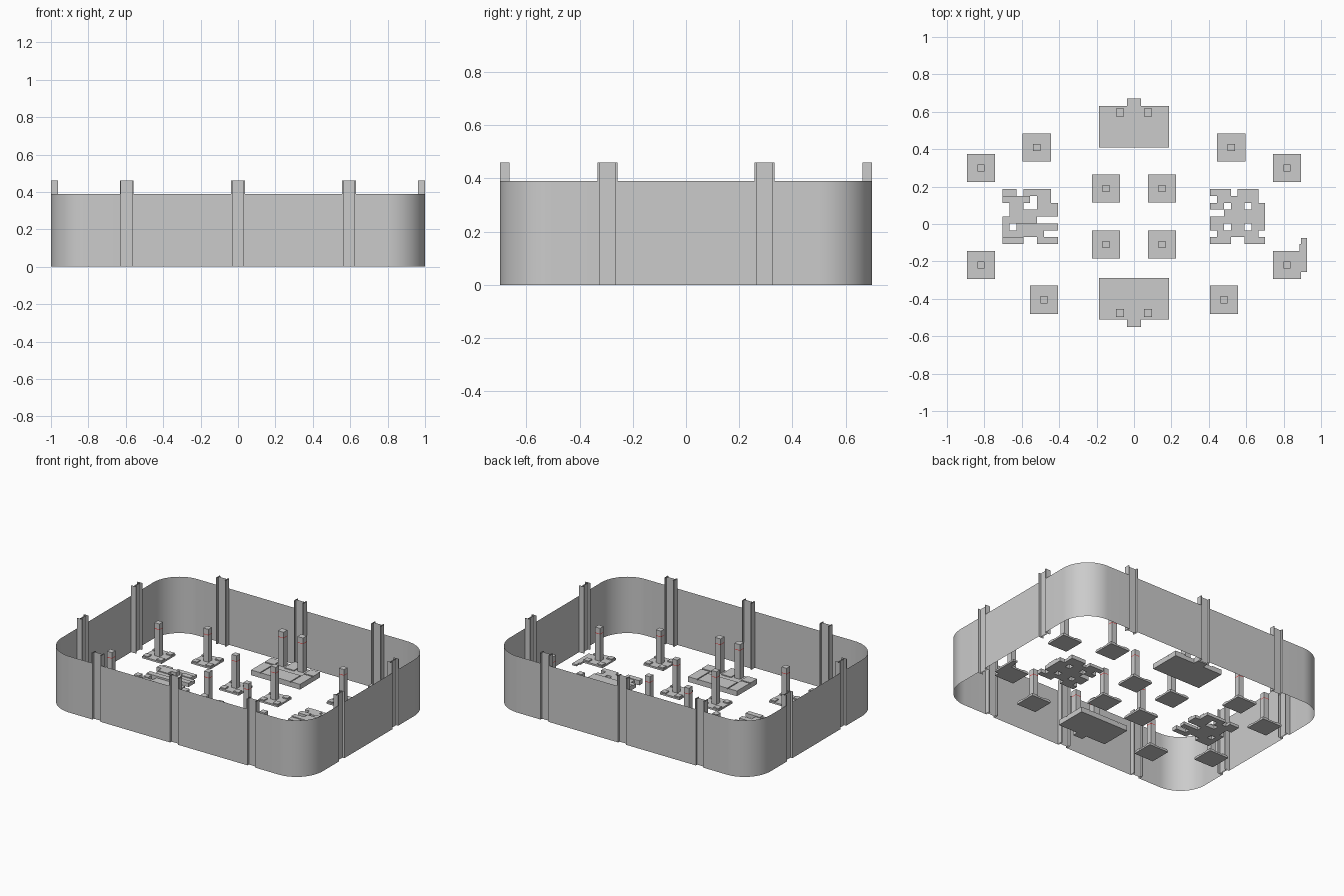
import bpy, bmesh, math
from mathutils import Vector

if "Cube" in bpy.data.objects:
    bpy.data.objects.remove(bpy.data.objects["Cube"])

WALL_H, POST_H, TILE_H = 0.39, 0.46, 0.012
red = bpy.data.materials.new("red_strip")
red.diffuse_color = (0.8, 0.05, 0.05, 1)
red.use_nodes = True
red.node_tree.nodes["Principled BSDF"].inputs["Base Color"].default_value = red.diffuse_color


def finish(name, bm, smooth=False):
    me = bpy.data.meshes.new(name)
    bm.to_mesh(me)
    bm.free()
    ob = bpy.data.objects.new(name, me)
    bpy.context.collection.objects.link(ob)
    if smooth:
        bpy.ops.object.select_all(action='DESELECT')
        bpy.context.view_layer.objects.active = ob
        ob.select_set(True)
        bpy.ops.object.shade_smooth_by_angle(angle=math.radians(30))
    return ob


def box(bm, x0, x1, y0, y1, z0, z1):
    r = bmesh.ops.create_cube(bm, size=1)
    for v in r['verts']:
        v.co = Vector(((x0, x1)[v.co.x > 0], (y0, y1)[v.co.y > 0], (z0, z1)[v.co.z > 0]))


def cbox(bm, x, y, w, d, z0, z1):
    box(bm, x - w / 2, x + w / 2, y - d / 2, y + d / 2, z0, z1)


# posts: (x, y, direction along the wall in degrees)
posts = [(x, s * 0.7, 0 if s < 0 else 180) for s in (-1, 1) for x in (-0.595, 0, 0.593)]
posts += [(s, y, 90 if s > 0 else -90) for s in (-1, 1) for y in (-0.295, 0.295)]

# thin perimeter wall with rounded corners, left open where the posts stand
HW, R = 0.037, 0.2
sides = [[(x + e, -0.7) for x in (-0.595, 0, 0.593) for e in (-HW, HW)],
         [(1, y + e) for y in (-0.295, 0.295) for e in (-HW, HW)],
         [(x + e, 0.7) for x in (0.593, 0, -0.595) for e in (HW, -HW)],
         [(-1, y + e) for y in (0.295, -0.295) for e in (HW, -HW)]]
centres = [(0.8, -0.5), (0.8, 0.5), (-0.8, 0.5), (-0.8, -0.5)]
path = []
for i, side in enumerate(sides):
    path += side
    for k in range(17):
        a = math.radians(-90 + 90 * i + 90 * k / 16)
        path.append((centres[i][0] + R * math.cos(a), centres[i][1] + R * math.sin(a)))
bm = bmesh.new()
low = [bm.verts.new((x, y, 0)) for x, y in path]
high = [bm.verts.new((x, y, WALL_H)) for x, y in path]
for i in range(len(path)):
    j = (i + 1) % len(path)
    mx, my = (path[i][0] + path[j][0]) / 2, (path[i][1] + path[j][1]) / 2
    if all(math.hypot(mx - p[0], my - p[1]) > 0.01 for p in posts):
        bm.faces.new((low[i], low[j], high[j], high[i]))
finish("perimeter_wall", bm, True)

# open-topped H-section wall posts
prof = [(-.037, 0), (-.030, 0), (-.030, .015), (.030, .015), (.030, 0), (.037, 0),
        (.037, .037), (.030, .037), (.030, .022), (-.030, .022), (-.030, .037), (-.037, .037)]
for n, (px, py, ang) in enumerate(posts):
    c, s = math.cos(math.radians(ang)), math.sin(math.radians(ang))
    bm = bmesh.new()
    rings = [[bm.verts.new((px + u * c - d * s, py + u * s + d * c, z)) for u, d in prof]
             for z in (0, POST_H)]
    for i in range(len(prof)):
        j = (i + 1) % len(prof)
        bm.faces.new((rings[0][i], rings[0][j], rings[1][j], rings[1][i]))
    finish(f"wall_post_{n}", bm)


# square pillar with cap and a thin red strip
def pillar(name, x, y, z0, z1, w=0.038):
    bm = bmesh.new()
    cbox(bm, x, y, w, w, z0, z1 - 0.042)
    cbox(bm, x, y, w, w, z1 - 0.038, z1)
    finish(name, bm)
    bm = bmesh.new()
    cbox(bm, x, y, w, w, z1 - 0.042, z1 - 0.038)
    finish(name + "_strip", bm).data.materials.append(red)


# floor tiles with raised corner blocks around each pillar
tiles = [(s * x, y) for s in (-1, 1) for x, y in
         ((.52, .41), (.818, .30), (.15, .19), (.15, -.11), (.818, -.22), (.481, -.405))]
for n, (x, y) in enumerate(tiles):
    bm = bmesh.new()
    cbox(bm, x, y, 0.15, 0.15, 0, TILE_H)
    for sx in (-1, 1):
        for sy in (-1, 1):
            cbox(bm, x + sx * .052, y + sy * .052, .038, .038, TILE_H, TILE_H + 0.008)
    finish(f"floor_tile_{n}", bm)
    pillar(f"pillar_{n}", x, y, TILE_H, 0.24)

# side strip beside the front right tile
bm = bmesh.new()
box(bm, .893, .925, -.257, -.075, 0, TILE_H)
box(bm, .885, .893, -.144, -.107, 0, TILE_H)
finish("tile_side_strip", bm)

# two stepped platforms, mirrored about y = 0.06
for name, s in (("back", 1), ("front", -1)):
    def pbox(bm, x0, x1, a, b, z0, z1):
        ya, yb = sorted((0.06 + s * a, 0.06 + s * b))
        box(bm, x0, x1, ya, yb, z0, z1)
    bm = bmesh.new()
    pbox(bm, -.187, .187, .35, .57, 0, .03)
    pbox(bm, -.037, .037, .57, .61, 0, .03)
    pbox(bm, -.113, .113, .35, .462, .03, .036)
    pbox(bm, -.037, .037, .50, .61, .03, .036)
    for m in (-1, 1):
        x0, x1 = sorted((m * .12, m * .187))
        pbox(bm, x0, x1, .35, .49, .03, .036)
        x0, x1 = sorted((m * .115, m * .187))
        pbox(bm, x0, x1, .50, .57, .03, .036)
    finish(name + "_platform", bm)
    for m in (-1, 1):
        pillar(f"{name}_platform_pillar_{m}", m * .075, .06 + s * .535, .03, .27, .043)

# broken paving on either side, cut on an 8 x 8 grid
left = ["##.####.", "####.##.", ".##..###", ".#######",
        "#####...", "#.######", "######..", "###..###"]
right = ["###.###.", ".######.", "##.##.##", "..######",
         "########", "##.##.##", ".######.", "###..###"]
C = 0.0368
for name, rows, x0 in (("left", left, -.702), ("right", right, .407)):
    bm = bmesh.new()
    for r, row in enumerate(rows):
        start = None
        for k, ch in enumerate(row + "."):
            if ch == "#" and start is None:
                start = k
            if ch != "#" and start is not None:
                top = 0.02 + 0.006 * ((r * 2 + start) % 3)
                box(bm, x0 + start * C, x0 + k * C, .187 - (r + 1) * C, .187 - r * C, 0, top)
                start = None
    finish(name + "_broken_paving", bm)
